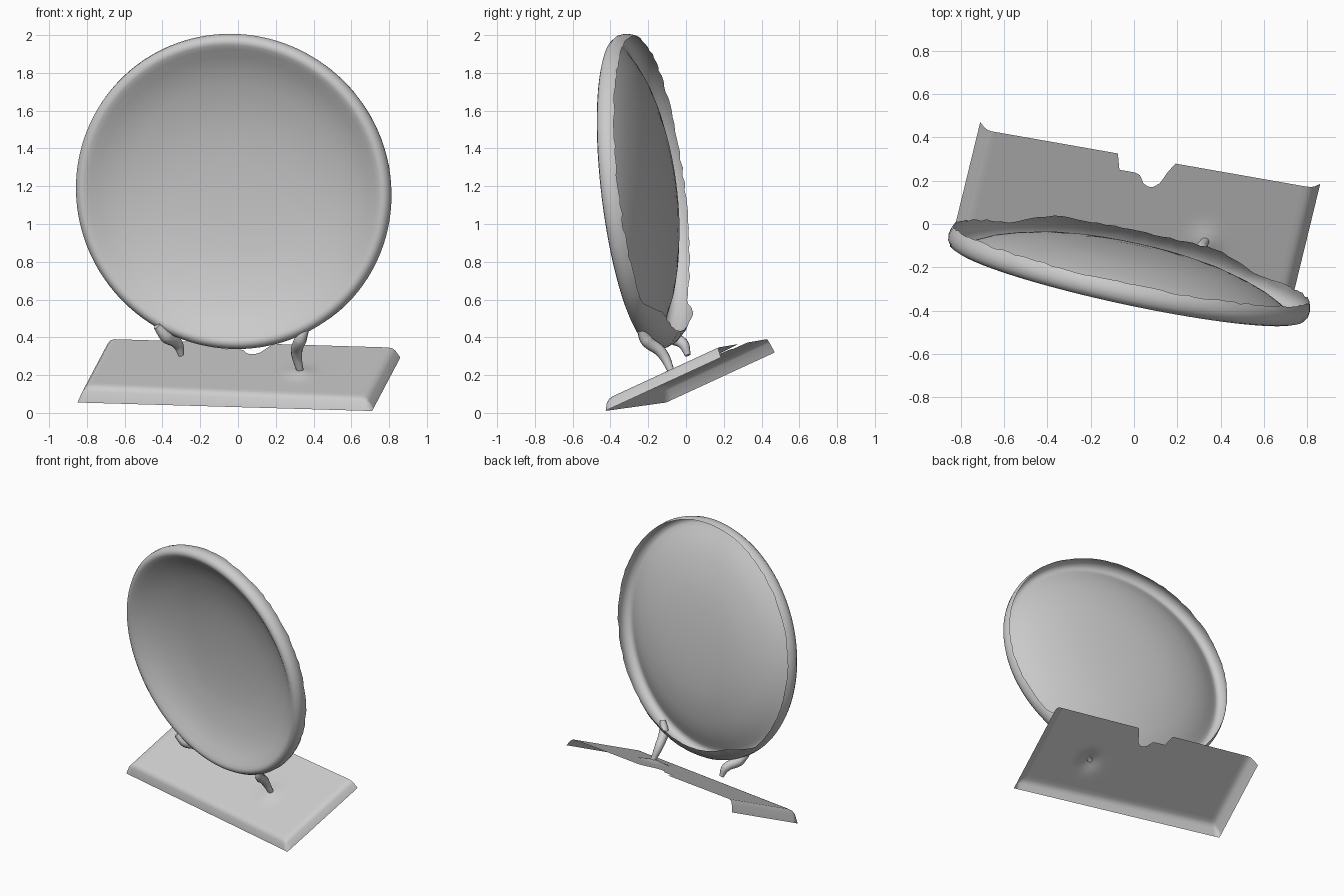
import bpy, math, random
from mathutils import Vector

if "Cube" in bpy.data.objects:
    bpy.data.objects.remove(bpy.data.objects["Cube"])
random.seed(3)


def make(name, verts, faces, angle=50):
    me = bpy.data.meshes.new(name)
    me.from_pydata(verts, [], faces)
    me.update()
    ob = bpy.data.objects.new(name, me)
    bpy.context.collection.objects.link(ob)
    bpy.ops.object.select_all(action='DESELECT')
    ob.select_set(True)
    bpy.context.view_layer.objects.active = ob
    bpy.ops.object.shade_smooth_by_angle(angle=math.radians(angle))
    return ob


# Dish: an open lathed shell (radius, depth behind the rim), turned and leaned forward
profile = [(0.12, .174), (.25, .167), (.36, .155), (.46, .138), (.58, .106), (.66, .078),
           (.73, .043), (.775, .016), (.798, .004), (.815, 0), (.835, .008), (.85, .03),
           (.853, .055), (.849, .075), (.843, .09), (.838, .1)]
back = Vector((.215, 1, .12)).normalized()
side = Vector((1, -.215, 0)).normalized()
up = side.cross(back)
centre = Vector((-.033, -.278, 1.166))
SEG = 128
verts, faces = [centre + back * .176], []
for i, (r, d) in enumerate(profile):
    for k in range(SEG):
        a = math.tau * k / SEG
        # the turned-back wall reaches further and curls inward along the bottom
        low = max(0, min(1, (-math.sin(a) - .72) / .15))
        t = max(0, i - 11) / (len(profile) - 12)
        depth = d + t * (.065 * low + random.uniform(-.005, .005))
        rad = r - .07 * low * t * t
        verts.append(centre + side * (rad * math.cos(a)) + up * (rad * .985 * math.sin(a))
                     + back * depth)
for k in range(SEG):
    n = (k + 1) % SEG
    faces.append((0, 1 + k, 1 + n))
    for i in range(len(profile) - 1):
        a, b = 1 + i * SEG, 1 + (i + 1) * SEG
        faces.append((a + k, b + k, b + n, a + n))
make("dish", verts, faces)

# Base plate: sloping top with bevelled front, left and right skirts, open behind and below
origin = Vector((-.85, -.105, .055))
U, V = Vector((1.56, -.325, -.045)), Vector((.14, .575, .265))
W, D = U.length, V.length
U.normalize()
V.normalize()
N = U.cross(V).normalized()
edge = [(0, 0), (.025, .052), (.04, .068), (.06, .075)]   # inset, height


def height(t):
    for (t0, h0), (t1, h1) in zip(edge, edge[1:]):
        if t <= t1 + 1e-6:
            return h0 + (h1 - h0) * (t - t0) / (t1 - t0)
    return .075


ins = [e[0] for e in edge]
us = ins + [.06 + (W - .12) * i / 60 for i in range(1, 60)] + [W - t for t in reversed(ins)]
vs = ins + [.06 + (D - .06) * j / 20 for j in range(1, 21)]


def notch(x):
    # torn gap in the middle of the back edge
    if -.07 < x < .04:
        return .08
    return .14 * math.sqrt(max(0, 1 - ((x - .1) / .07) ** 2))


verts, faces = [], []
for u in us:
    f = u / W
    full = D + .045 * f                       # right end is a little deeper
    lim = full - notch((origin + U * u + V * D).x)
    for v in vs:
        vv = v if v <= .06 else .06 + (v - .06) * (lim - .06) / (D - .06)
        p = origin + U * u + V * vv
        h = min(height(min(u, W - u)), height(vv)) * (1.05 - .3 * f)
        # small swelling beneath the right foot
        h += .02 * math.exp(-((p.x - .33) ** 2 + (p.y + .06) ** 2) / .004)
        verts.append(p + N * h)
m = len(vs)
for i in range(len(us) - 1):
    for j in range(m - 1):
        a = i * m + j
        faces.append((a, a + m, a + m + 1, a + 1))
make("base_plate", verts, faces, 60)


# Feet: tapered bent stalks under the dish
def foot(name, path):
    cu = bpy.data.curves.new(name, 'CURVE')
    cu.dimensions = '3D'
    cu.bevel_depth = 1
    cu.bevel_resolution = 3
    cu.use_fill_caps = True
    sp = cu.splines.new('BEZIER')
    sp.bezier_points.add(len(path) - 1)
    for bp, (x, y, z, r) in zip(sp.bezier_points, path):
        bp.co = (x, y, z)
        bp.radius = r
        bp.handle_left_type = bp.handle_right_type = 'AUTO'
    ob = bpy.data.objects.new(name, cu)
    bpy.context.collection.objects.link(ob)
    sp.use_smooth = True


foot("left_foot", [(-.43, -.11, .46, .02), (-.38, -.08, .405, .035),
                   (-.32, -.015, .365, .03), (-.30, .01, .305, .016)])
foot("right_foot", [(.36, -.24, .45, .02), (.33, -.21, .385, .034),
                    (.31, -.13, .32, .03), (.33, -.075, .215, .018)])
